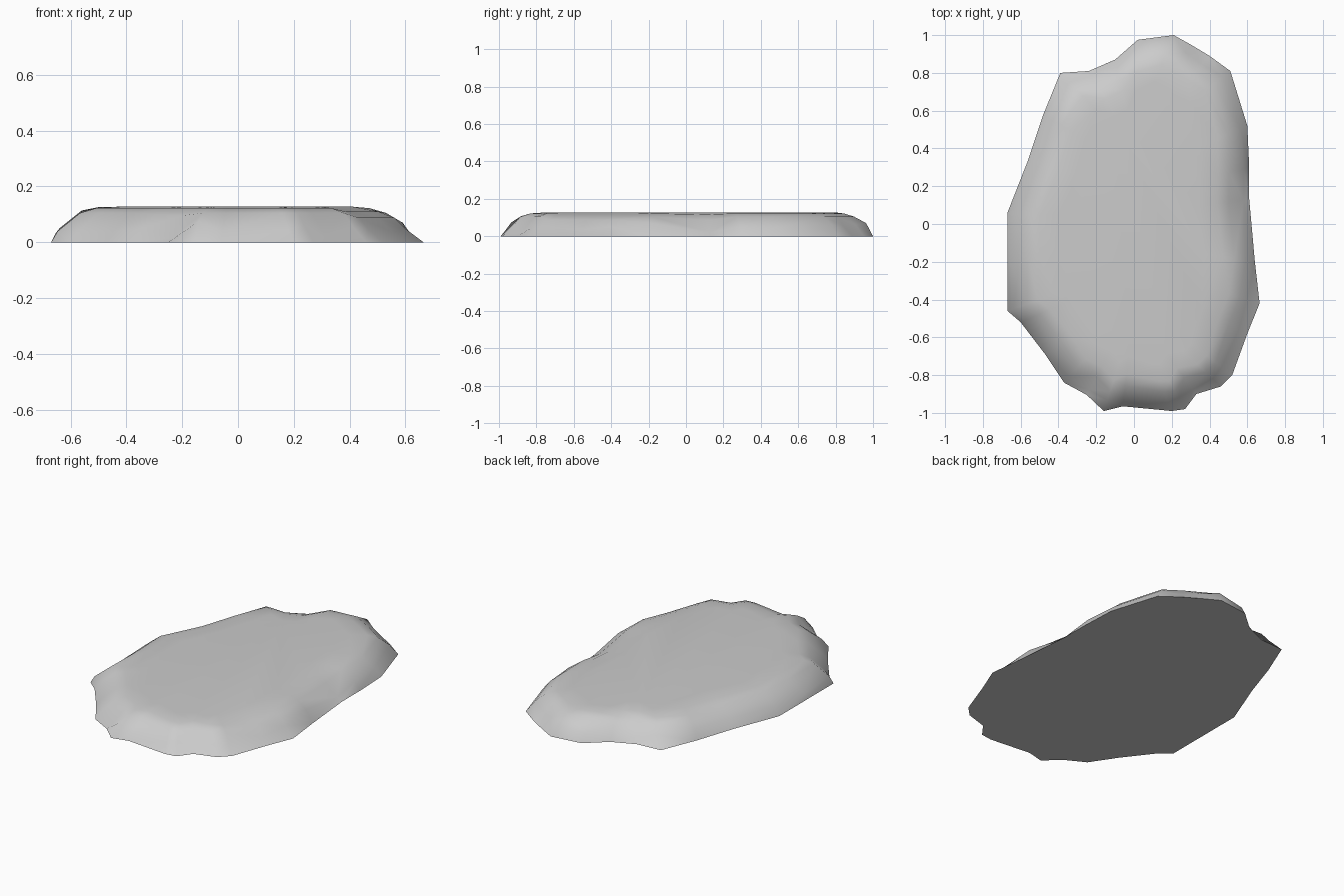
import bpy, bmesh
from mathutils import Vector

if "Cube" in bpy.data.objects:
    bpy.data.objects.remove(bpy.data.objects["Cube"])

# Ground outline, counter-clockwise: x, y, rim inset, rim height
OUTLINE = [
    (.21, 1.0, .04, .07), (.02, .975, .03, .05), (-.10, .87, .05, .08),
    (-.24, .81, .03, .03), (-.39, .80, .07, .06), (-.48, .58, .03, .06),
    (-.56, .34, .04, .05), (-.67, .06, .03, .05), (-.67, -.20, .015, .03),
    (-.67, -.46, .025, .04), (-.60, -.52, .025, .035), (-.47, -.69, .03, .04),
    (-.37, -.84, .04, .05), (-.25, -.905, .03, .015), (-.16, -.99, .06, .075),
    (-.06, -.965, .03, .04), (.20, -.99, .05, .045), (.27, -.98, .07, .06),
    (.33, -.90, .03, .02), (.46, -.86, .06, .05), (.52, -.80, .07, .05),
    (.60, -.58, .05, .035), (.665, -.42, .07, .05), (.64, -.20, .05, .07),
    (.61, .13, .03, .02), (.61, .30, .03, .05), (.60, .52, .04, .05),
    (.51, .81, .05, .06), (.40, .89, .06, .05), (.30, .95, .05, .06),
]
TOP = .128


def inward(x, y, d):
    p = Vector((x, y))
    axis = Vector((0, .5 * y))
    return p + (axis - p).normalized() * d


# Rock slab: stacked rings from ground edge to flat crown
bm = bmesh.new()
rings = [[] for _ in range(5)]
for x, y, inset, h in OUTLINE:
    # the front right corner is worn down more broadly
    worn = x > .4 and -.85 < y < -.3
    steps = [(0, 0), (inset, h),
             (.11, .088 if worn else .105),
             (.17, .11 if worn else .122),
             (.27, TOP)]
    for ring, (d, z) in zip(rings, steps):
        p = inward(x, y, d)
        ring.append(bm.verts.new((p.x, p.y, z)))

n = len(OUTLINE)
for low, high in zip(rings, rings[1:]):
    for i in range(n):
        j = (i + 1) % n
        bm.faces.new((low[i], low[j], high[j], high[i]))
bm.faces.new(rings[-1])
bm.faces.new(rings[0][::-1])

# Chips pulled into the upper edge; shoulder bulges at the widest corners
for v in rings[2] + rings[3]:
    for cx, cy, r, dz in ((.53, .15, .12, -.03), (-.25, -.82, .10, -.02),
                          (-.60, .06, .15, .012), (.02, .88, .12, .012)):
        k = max(0, 1 - (v.co.xy - Vector((cx, cy))).length / r)
        v.co.z = min(TOP, v.co.z + dz * k)

bmesh.ops.triangulate(bm, faces=[f for f in bm.faces if len(f.verts) == 4])
bmesh.ops.recalc_face_normals(bm, faces=bm.faces)
mesh = bpy.data.meshes.new("flat_rock")
bm.to_mesh(mesh)
bm.free()
rock = bpy.data.objects.new("flat_rock", mesh)
bpy.context.collection.objects.link(rock)

# Soft worn surface with crisp breaks along the ground edge
bpy.context.view_layer.objects.active = rock
rock.select_set(True)
bpy.ops.object.shade_smooth_by_angle(angle=1.1)
